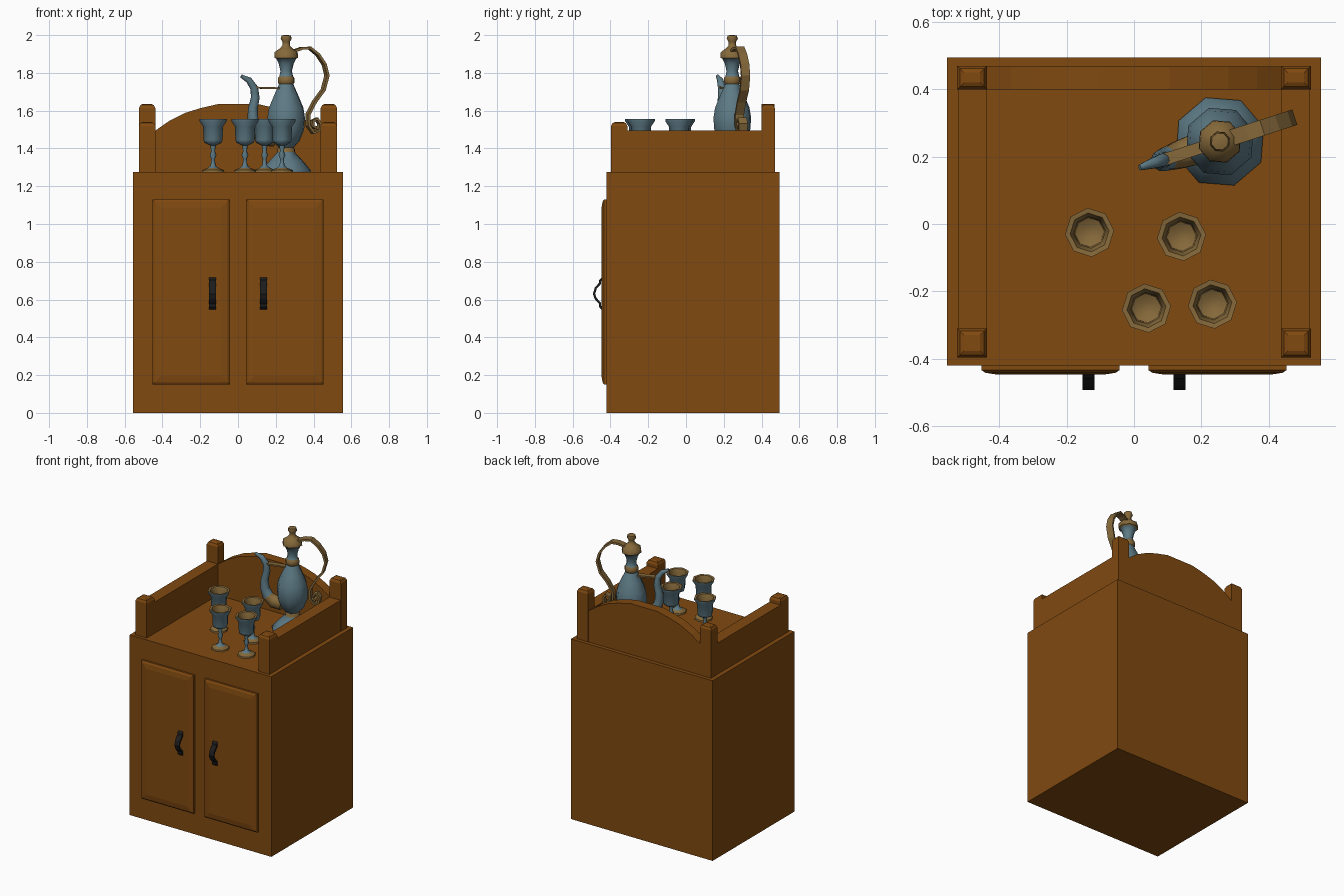
import bpy, bmesh, math
from mathutils import Vector

if "Cube" in bpy.data.objects:
    bpy.data.objects.remove(bpy.data.objects["Cube"])


def material(name, rgb):
    m = bpy.data.materials.new(name)
    m.diffuse_color = (*rgb, 1)
    m.use_nodes = True
    m.node_tree.nodes["Principled BSDF"].inputs["Base Color"].default_value = m.diffuse_color
    return m


WOOD = material("warm wood", (0.215, 0.067, 0.005))
BLUE = material("blue glaze", (0.11, 0.195, 0.235))
GOLD = material("old gold", (0.235, 0.14, 0.042))
BLACK = material("black iron", (0.012, 0.012, 0.013))


def finish(name, bm, mats, smooth=0):
    bmesh.ops.recalc_face_normals(bm, faces=bm.faces)
    me = bpy.data.meshes.new(name)
    bm.to_mesh(me)
    bm.free()
    for m in mats:
        me.materials.append(m)
    ob = bpy.data.objects.new(name, me)
    bpy.context.collection.objects.link(ob)
    if smooth:
        bpy.ops.object.select_all(action='DESELECT')
        ob.select_set(True)
        bpy.context.view_layer.objects.active = ob
        bpy.ops.object.shade_smooth_by_angle(angle=math.radians(smooth))
    return ob


def skin(bm, rings, mats=None):
    """Bridge vertex rings and cap both ends."""
    n = len(rings[0])
    for k, (a, b) in enumerate(zip(rings, rings[1:])):
        for i in range(n):
            j = (i + 1) % n
            f = bm.faces.new((a[i], a[j], b[j], b[i]))
            f.material_index = mats[k] if mats else 0
    for ring, k in ((rings[0], 0), (rings[-1], -1)):
        f = bm.faces.new(ring)
        f.material_index = mats[k] if mats else 0


def block(name, x, y, z, levels=None, axis='z'):
    """Box; levels = (position, inset) give a chamfered end along an axis."""
    bm = bmesh.new()
    rings = []
    for p, d in levels or ((z[0], 0), (z[1], 0)):
        a = (x[0] + d, x[1] - d)
        b = (y[0] + d, y[1] - d) if axis == 'z' else (z[0] + d, z[1] - d)
        quad = [(a[0], b[0]), (a[1], b[0]), (a[1], b[1]), (a[0], b[1])]
        rings.append([bm.verts.new((u, v, p) if axis == 'z' else (u, p, v)) for u, v in quad])
    skin(bm, rings)
    return finish(name, bm, [WOOD])


def lathe(name, centre, profile, turn, smooth=50):
    """Eight-sided turning; profile = (radius, z, colour of the band above)."""
    bm = bmesh.new()
    rings = []
    for r, z, _ in profile:
        rings.append([bm.verts.new((centre[0] + r * math.cos(turn + i * math.pi / 4),
                                    centre[1] + r * math.sin(turn + i * math.pi / 4), z))
                      for i in range(8)])
    skin(bm, rings, [p[2] for p in profile[:-1]])
    return finish(name, bm, [BLUE, GOLD], smooth)


def sweep(name, centre, heading, path, sides, mats, bands=None, smooth=0):
    """Tube or strap in a vertical plane; path = (out, z, half width, half thickness)."""
    bm = bmesh.new()
    out = Vector((math.cos(heading), math.sin(heading), 0))
    side = Vector((-out.y, out.x, 0))
    up = Vector((0, 0, 1))
    rings = []
    for i, (u, z, a, b) in enumerate(path):
        p, q = path[max(i - 1, 0)], path[min(i + 1, len(path) - 1)]
        t = (out * (q[0] - p[0]) + up * (q[1] - p[1])).normalized()
        nrm = side.cross(t)
        base = Vector((centre[0], centre[1], 0)) + out * u + up * z
        ring = []
        for k in range(sides):
            ang = 2 * math.pi * (k + 0.5) / sides
            s = math.sqrt(2) if sides == 4 else 1
            ring.append(bm.verts.new(base + side * a * s * math.cos(ang) + nrm * b * s * math.sin(ang)))
        rings.append(ring)
    skin(bm, rings, bands)
    return finish(name, bm, mats, smooth)


# Cabinet carcass
TOP = 1.275
block("cabinet_body", (-0.555, 0.555), (-0.42, 0.495), (0, TOP))

# Doors, pulls, posts and side rails on both sides
for s, tag in ((-1, "left"), (1, "right")):
    def span(a, b):
        return tuple(sorted((s * a, s * b)))
    block("door_" + tag, span(0.043, 0.453), None, (0.15, 1.13),
          ((-0.41, 0), (-0.434, 0), (-0.442, 0.012), (-0.447, 0.045)), 'y')
    pull = [(0.022, 0.55), (0.034, 0.562), (0.036, 0.58), (0.058, 0.605), (0.067, 0.63),
            (0.058, 0.66), (0.036, 0.685), (0.034, 0.70), (0.022, 0.713)]
    sweep("door_pull_" + tag, (s * 0.135, -0.42), -math.pi / 2,
          [(u, z, 0.018, 0.006) for u, z in pull], 4, [BLACK])
    for end, y, h in (("front", (-0.397, -0.31), 1.54), ("back", (0.40, 0.47), 1.635)):
        block(f"{end}_post_{tag}", span(0.437, 0.525), y, None,
              ((TOP, 0), (h - 0.022, 0), (h - 0.006, 0.008), (h, 0.02)))
    block("side_rail_" + tag, span(0.437, 0.523), (-0.31, 0.40), (TOP, 1.495))

# Arched back panel
half = [(0.437, 1.495), (0.365, 1.545), (0.28, 1.588), (0.2, 1.613), (0.105, 1.635)]
outline = [(-0.437, TOP), (0.437, TOP)] + half + [(-x, z) for x, z in reversed(half)]
bm = bmesh.new()
skin(bm, [[bm.verts.new((x, y, z)) for x, z in outline] for y in (0.40, 0.468)])
finish("arched_back", bm, [WOOD])

# Ewer: body, collar, neck and lid
JUG = (0.255, 0.245)
AIM = math.radians(18)
lathe("ewer_body", JUG, [
    (0.137, TOP, 0), (0.137, 1.285, 0), (0.092, 1.335, 0), (0.048, 1.38, 1), (0.05, 1.395, 1),
    (0.042, 1.405, 0), (0.075, 1.44, 0), (0.1, 1.50, 0), (0.105, 1.56, 0), (0.096, 1.615, 0),
    (0.07, 1.675, 0), (0.04, 1.74, 1), (0.046, 1.748, 1), (0.046, 1.773, 1), (0.038, 1.782, 0),
    (0.032, 1.81, 0), (0.042, 1.85, 0), (0.055, 1.875, 1), (0.066, 1.88, 1), (0.064, 1.91, 1),
    (0.035, 1.93, 1), (0.021, 1.945, 1), (0.021, 1.965, 1), (0.031, 1.98, 1), (0.026, 1.997, 1),
    (0.012, 2.0, 1)], AIM)

# Ewer spout, brace and strap handle with a curl
spout = [(0.07, 1.455, 0.05), (0.125, 1.46, 0.045), (0.165, 1.495, 0.037), (0.186, 1.55, 0.03),
         (0.185, 1.61, 0.026), (0.172, 1.67, 0.023), (0.178, 1.72, 0.021), (0.208, 1.762, 0.017),
         (0.25, 1.783, 0.009)]
sweep("ewer_spout", JUG, AIM + math.pi, [(u, z, r, r) for u, z, r in spout], 8,
      [BLUE, GOLD], [1, 1, 0, 0, 0, 0, 0, 0], 50)
sweep("spout_brace", JUG, AIM + math.pi, [(0.03, 1.718, 0.018, 0.005), (0.175, 1.722, 0.018, 0.005)],
      4, [GOLD])
strap = [(0.04, 1.915), (0.085, 1.93), (0.13, 1.932), (0.175, 1.897), (0.212, 1.844), (0.227, 1.786),
         (0.206, 1.71), (0.158, 1.648), (0.121, 1.58), (0.122, 1.52), (0.15, 1.482), (0.18, 1.495),
         (0.187, 1.53), (0.168, 1.557), (0.145, 1.545), (0.142, 1.52), (0.16, 1.51)]
sweep("ewer_handle", JUG, AIM, [(u, z, 0.024, 0.007) for u, z in strap], 4, [GOLD])

# Hollow goblets
goblet = [(0.06, TOP, 1), (0.058, 1.285, 1), (0.03, 1.296, 0), (0.013, 1.31, 0), (0.01, 1.345, 0),
          (0.018, 1.365, 0), (0.01, 1.385, 0), (0.015, 1.415, 0), (0.046, 1.43, 0), (0.051, 1.445, 0),
          (0.053, 1.515, 0), (0.073, 1.545, 0), (0.073, 1.555, 1), (0.058, 1.553, 1),
          (0.047, 1.52, 1), (0.044, 1.45, 1), (0.02, 1.437, 1)]
for i, spot in enumerate([(-0.132, -0.025), (0.141, -0.037), (0.037, -0.25), (0.233, -0.238)]):
    lathe(f"goblet_{i + 1}", spot, goblet, math.radians(5 + 90 * (i % 2)))
